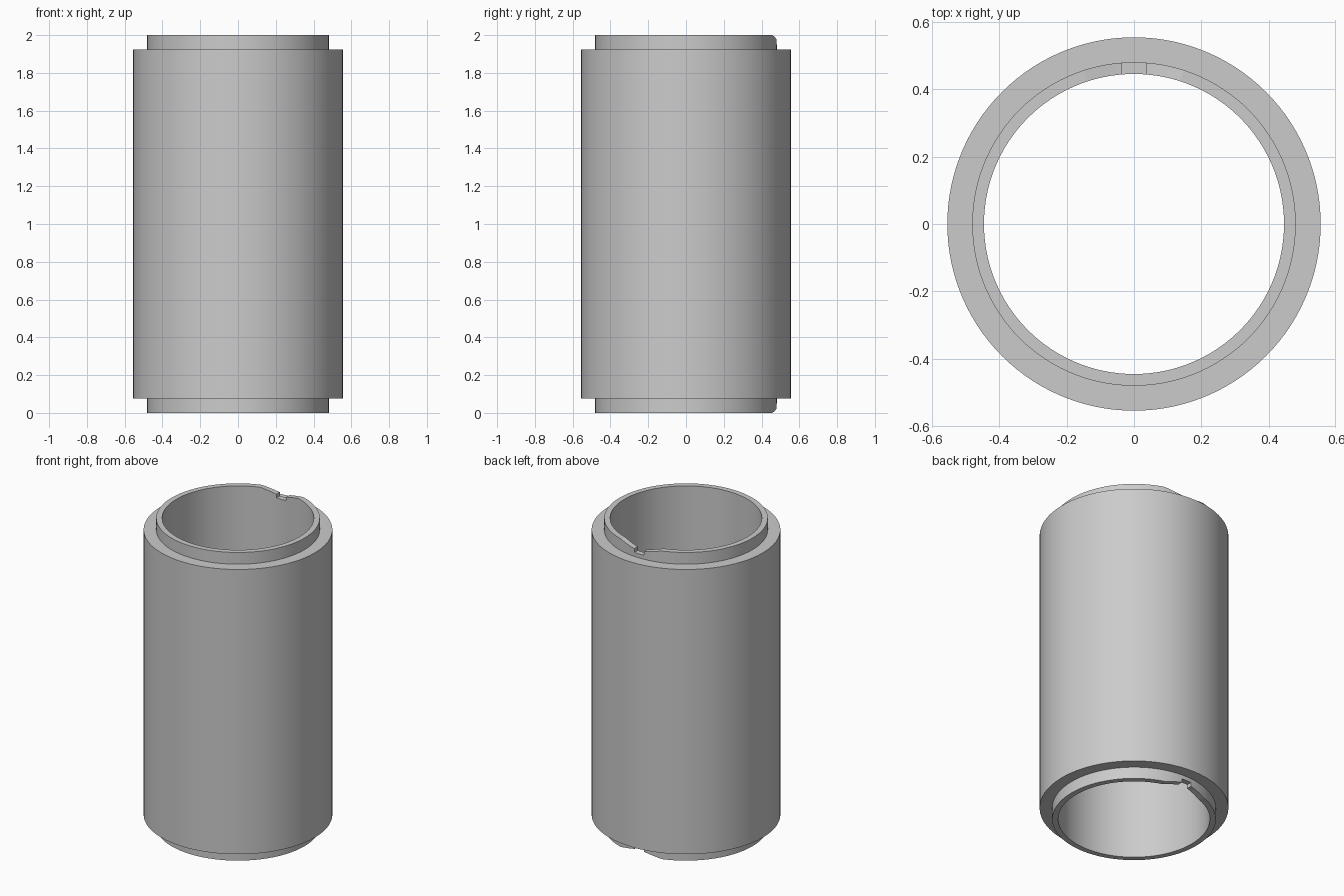
import bpy, bmesh
from math import radians, sin, cos, pi

default = bpy.data.objects.get("Cube")
if default:
    bpy.data.objects.remove(default, do_unlink=True)

HEIGHT, SHOULDER = 2.0, 0.076
R_IN, R_RIM, R_OUT = 0.446, 0.481, 0.555
SEGMENTS = 120
RAMP_START, RAMP_END, RAMP_DROP = 18, 4.3, 0.026   # degrees away from the back
NOTCH_WIDTH, NOTCH_DEPTH = 0.07, 0.05

steel = bpy.data.materials.new("grey metal")
steel.use_nodes = True
grey = (0.6, 0.6, 0.6, 1)
steel.diffuse_color = grey
steel.node_tree.nodes["Principled BSDF"].inputs["Base Color"].default_value = grey


def new_object(name, bm):
    mesh = bpy.data.meshes.new(name)
    bmesh.ops.recalc_face_normals(bm, faces=bm.faces)
    bm.to_mesh(mesh)
    bm.free()
    mesh.materials.append(steel)
    obj = bpy.data.objects.new(name, mesh)
    bpy.context.collection.objects.link(obj)
    return obj


def rim_drop(angle):
    """Both rims slope gently down toward the notch at the back."""
    t = (RAMP_START - abs(angle)) / (RAMP_START - RAMP_END)
    return RAMP_DROP * min(1, max(0, t))


# Stepped sleeve: one closed profile carried around the axis
bm = bmesh.new()
columns = []
for i in range(SEGMENTS):
    a = i * 360 / SEGMENTS - 180
    d = rim_drop(a)
    half = [(R_IN, d), (R_RIM, d), (R_RIM, SHOULDER), (R_OUT, SHOULDER)]
    profile = half + [(r, HEIGHT - z) for r, z in reversed(half)]
    t = radians(a)
    columns.append([bm.verts.new((r * sin(t), r * cos(t), z)) for r, z in profile])
for i, col in enumerate(columns):
    nxt = columns[(i + 1) % SEGMENTS]
    for j in range(len(col)):
        k = (j + 1) % len(col)
        bm.faces.new((col[j], col[k], nxt[k], nxt[j]))
sleeve = new_object("sleeve", bm)

# Square notch through the back of each rim
for name, z in (("bottom_notch_cutter", 0), ("top_notch_cutter", HEIGHT)):
    bm = bmesh.new()
    bmesh.ops.create_cube(bm, size=1)
    bmesh.ops.scale(bm, vec=(NOTCH_WIDTH, 0.2, 2 * NOTCH_DEPTH), verts=bm.verts)
    bmesh.ops.translate(bm, vec=(0, R_RIM, z), verts=bm.verts)
    cutter = new_object(name, bm)
    cutter.hide_render = True
    bpy.context.view_layer.objects.active = sleeve
    cut = sleeve.modifiers.new("notch", 'BOOLEAN')
    cut.operation = 'DIFFERENCE'
    cut.solver = 'EXACT'
    cut.object = cutter
    bpy.ops.object.modifier_apply(modifier=cut.name)
    bpy.data.objects.remove(cutter, do_unlink=True)

# Smooth walls, crisp steps and notch edges
bpy.ops.object.select_all(action='DESELECT')
sleeve.select_set(True)
bpy.context.view_layer.objects.active = sleeve
bpy.ops.object.shade_smooth_by_angle(angle=radians(8))
